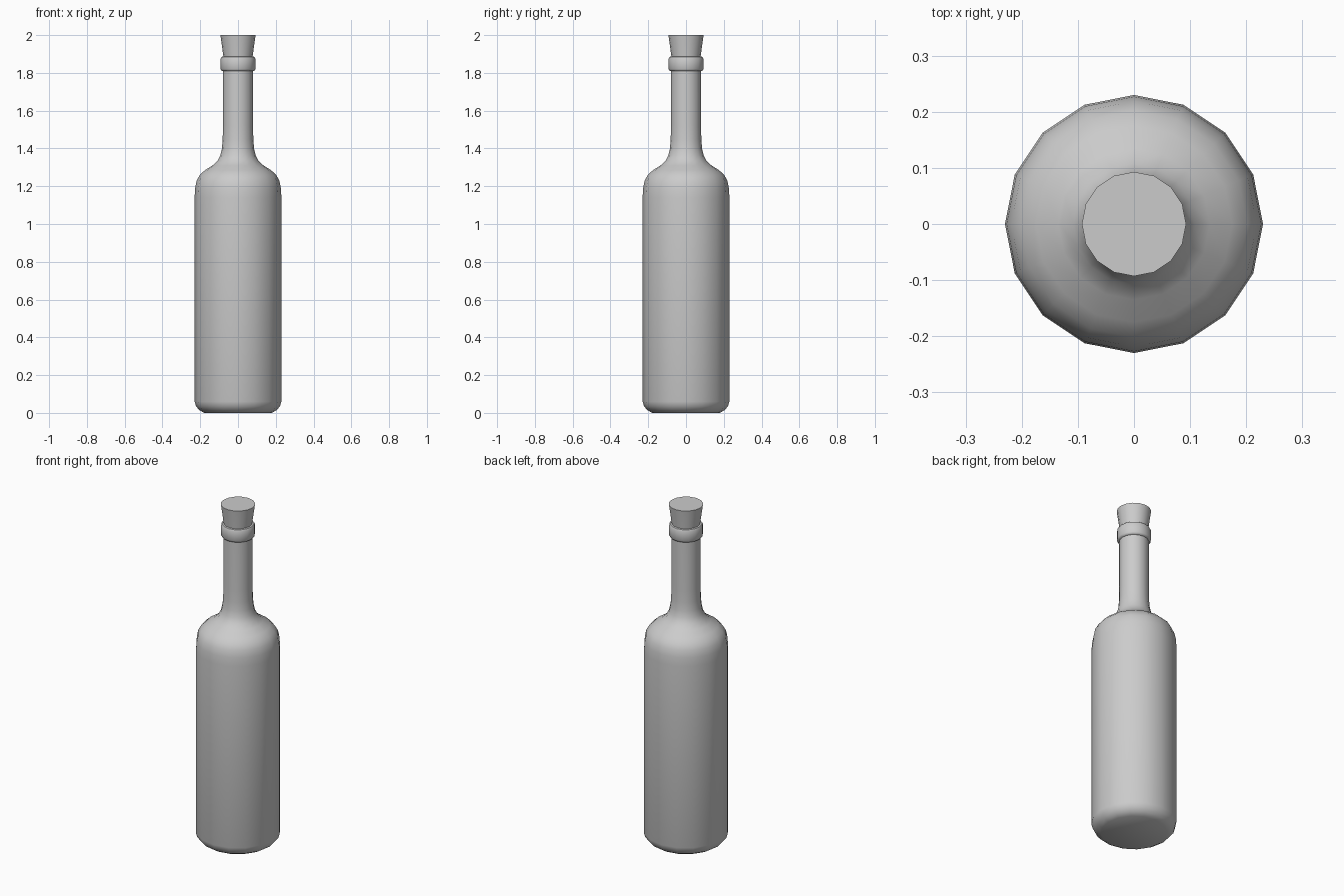
import bpy, bmesh, math

if "Cube" in bpy.data.objects:
    bpy.data.objects.remove(bpy.data.objects["Cube"])

SIDES = 16


def lathe(name, profile, angle):
    """Revolve (radius, z) points around z and cap both ends."""
    bm = bmesh.new()
    rings = []
    for r, z in profile:
        rings.append([bm.verts.new((r * math.cos(2 * math.pi * i / SIDES),
                                    r * math.sin(2 * math.pi * i / SIDES), z))
                      for i in range(SIDES)])
    for low, high in zip(rings, rings[1:]):
        for i in range(SIDES):
            j = (i + 1) % SIDES
            bm.faces.new((low[i], low[j], high[j], high[i]))
    bm.faces.new(rings[0][::-1])
    bm.faces.new(rings[-1])
    mesh = bpy.data.meshes.new(name)
    bm.to_mesh(mesh)
    bm.free()
    obj = bpy.data.objects.new(name, mesh)
    bpy.context.collection.objects.link(obj)
    bpy.ops.object.select_all(action='DESELECT')
    obj.select_set(True)
    bpy.context.view_layer.objects.active = obj
    bpy.ops.object.shade_smooth_by_angle(angle=math.radians(angle))
    return obj


# Bottle body, shoulder and neck
lathe("bottle", [
    (0.18, 0.0), (0.205, 0.015), (0.222, 0.035), (0.23, 0.06),
    (0.23, 1.14), (0.227, 1.19), (0.219, 1.23), (0.202, 1.26),
    (0.175, 1.285), (0.135, 1.31), (0.108, 1.335), (0.093, 1.365),
    (0.085, 1.40), (0.081, 1.45), (0.08, 1.52), (0.08, 1.83),
], 50)

# Rounded lip ring around the mouth
lathe("lip_ring", [
    (0.078, 1.809), (0.087, 1.811), (0.092, 1.82),
    (0.092, 1.876), (0.087, 1.885), (0.076, 1.887),
], 50)

# Tapered cork
lathe("cork", [(0.072, 1.84), (0.077, 1.885), (0.093, 2.0)], 40)
